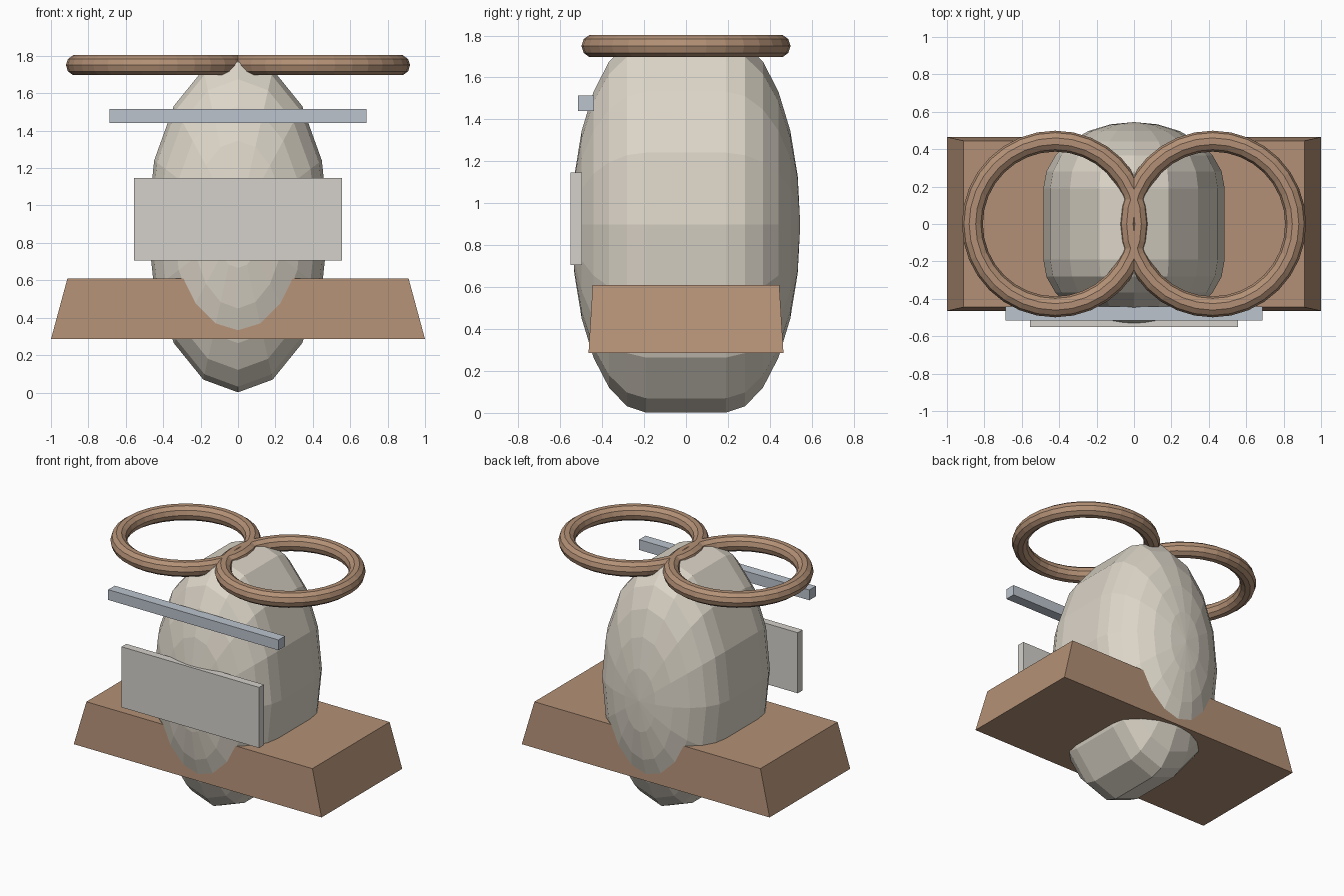
import bpy, bmesh
from math import sin, cos, pi

if "Cube" in bpy.data.objects:
    bpy.data.objects.remove(bpy.data.objects["Cube"])


def paint(obj, name, rgb):
    mat = bpy.data.materials.get(name) or bpy.data.materials.new(name)
    mat.diffuse_color = (*rgb, 1)
    mat.use_nodes = True
    mat.node_tree.nodes["Principled BSDF"].inputs["Base Color"].default_value = mat.diffuse_color
    obj.data.materials.append(mat)


def finish(name, bm, mat_name, rgb):
    bmesh.ops.recalc_face_normals(bm, faces=bm.faces)
    mesh = bpy.data.meshes.new(name)
    bm.to_mesh(mesh)
    bm.free()
    obj = bpy.data.objects.new(name, mesh)
    bpy.context.collection.objects.link(obj)
    paint(obj, mat_name, rgb)
    return obj


def block(name, x, y, z, mat_name, rgb, top=(1, 1)):
    """Box between the given limits, optionally tapered at the top."""
    bm = bmesh.new()
    bmesh.ops.create_cube(bm, size=1)
    for v in bm.verts:
        sx, sy = top if v.co.z > 0 else (1, 1)
        v.co = (v.co.x * (x[1] - x[0]) * sx + sum(x) / 2,
                v.co.y * (y[1] - y[0]) * sy + sum(y) / 2,
                v.co.z * (z[1] - z[0]) + sum(z) / 2)
    return finish(name, bm, mat_name, rgb)


BROWN = (0.45, 0.28, 0.18)

# Body: stretched capsule lying along y, 16 sides
SIDES, CAP = 16, 6
RX, RZ, HALF, DEPTH, MID = 0.485, 0.897, 0.19, 0.355, 0.898
bm = bmesh.new()
profile = [(HALF + DEPTH * sin(pi / 2 * i / CAP), cos(pi / 2 * i / CAP)) for i in range(CAP)]
profile = [(-y, r) for y, r in reversed(profile)] + profile
rings = [[bm.verts.new((RX * r * sin(2 * pi * k / SIDES), y,
                        MID + RZ * r * cos(2 * pi * k / SIDES)))
          for k in range(SIDES)] for y, r in profile]
for a, b in zip(rings, rings[1:]):
    for k in range(SIDES):
        n = (k + 1) % SIDES
        bm.faces.new((a[k], a[n], b[n], b[k]))
for ring, y in ((rings[0], -HALF - DEPTH), (rings[-1], HALF + DEPTH)):
    pole = bm.verts.new((0, y, MID))
    for k in range(SIDES):
        bm.faces.new((ring[k], ring[(k + 1) % SIDES], pole))
finish("body", bm, "cream", (0.72, 0.67, 0.58))

# Tapered base tray
block("base", (-1, 1), (-0.465, 0.465), (0.285, 0.61), "brown", BROWN, top=(0.912, 0.957))

# Front plate and bar
block("front_plate", (-0.555, 0.555), (-0.55, -0.495), (0.705, 1.147), "pale_grey", (0.66, 0.64, 0.60))
block("front_bar", (-0.687, 0.687), (-0.515, -0.44), (1.44, 1.515), "steel", (0.5, 0.55, 0.61))

# Two overlapping rings on top
for side, label in ((-1, "left"), (1, "right")):
    bpy.ops.mesh.primitive_torus_add(major_segments=32, minor_segments=10,
                                     major_radius=0.443, minor_radius=0.056,
                                     location=(side * 0.421, 0, 1.75))
    ring = bpy.context.object
    ring.name = label + "_top_ring"
    paint(ring, "brown", BROWN)
